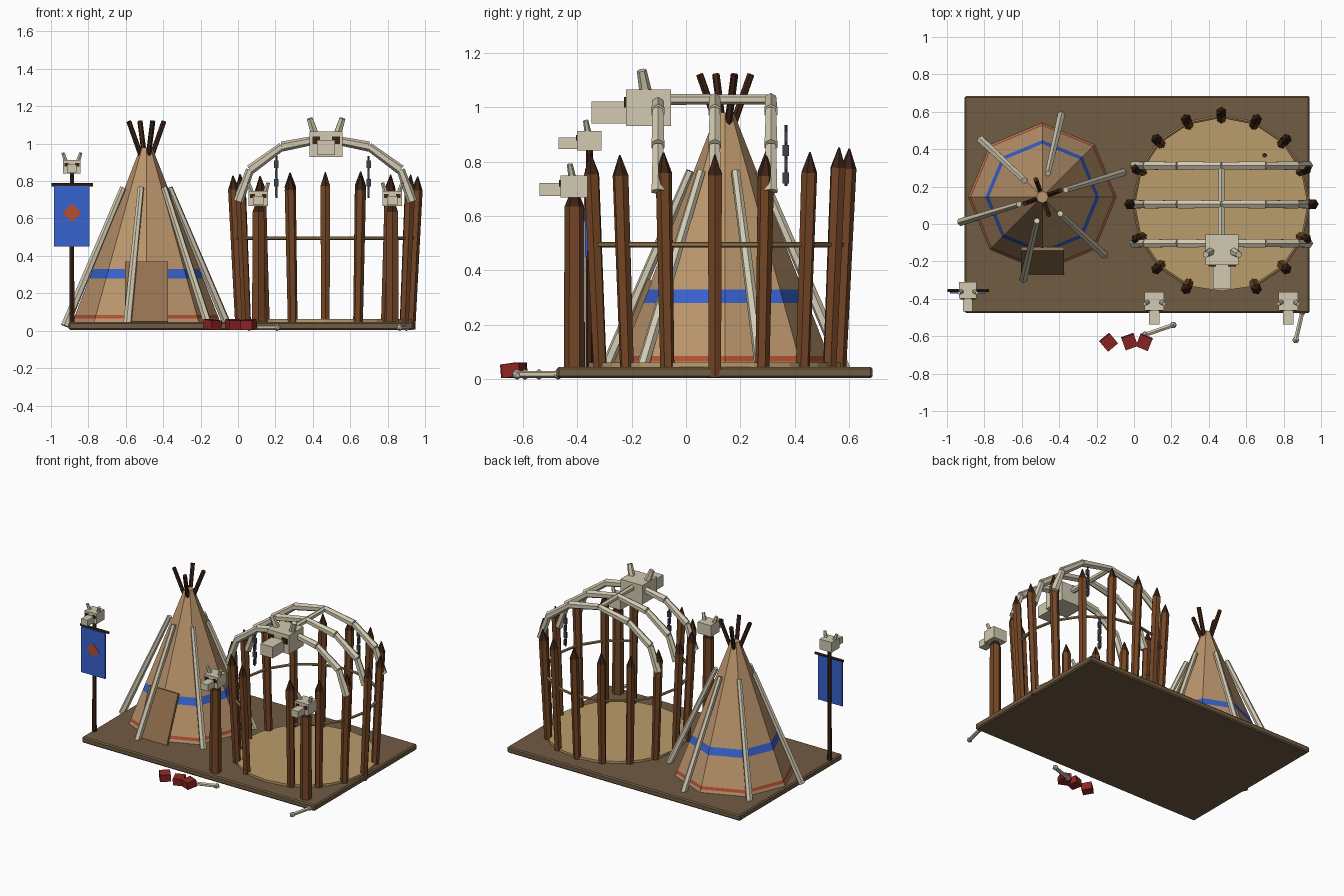
import bpy, bmesh, random
from math import sin, cos, pi, radians
from mathutils import Vector, Matrix

if "Cube" in bpy.data.objects:
    bpy.data.objects.remove(bpy.data.objects["Cube"])

random.seed(4)


def material(name, r, g, b):
    m = bpy.data.materials.new(name)
    m.diffuse_color = [(c / 255) ** 2.2 for c in (r, g, b)] + [1]
    m.use_nodes = True
    m.node_tree.nodes["Principled BSDF"].inputs["Base Color"].default_value = m.diffuse_color
    return m


BONE = material("bone", 208, 200, 175)
EARTH = material("earth", 112, 92, 68)
SAND = material("sand", 184, 155, 106)
HIDE = material("hide", 186, 148, 108)
FLAP = material("flap", 146, 112, 80)
WOOD = material("wood", 116, 72, 42)
DARK = material("dark_wood", 62, 40, 28)
BLUE = material("blue_cloth", 58, 98, 205)
RED = material("red_paint", 178, 80, 52)
MEAT = material("meat", 140, 42, 40)
IRON = material("iron", 66, 68, 78)
ROPE = material("rope", 150, 122, 82)


def finish(bm, name, *mats):
    me = bpy.data.meshes.new(name)
    bmesh.ops.recalc_face_normals(bm, faces=bm.faces)
    bm.to_mesh(me)
    bm.free()
    for m in mats:
        me.materials.append(m)
    ob = bpy.data.objects.new(name, me)
    bpy.context.collection.objects.link(ob)
    return ob


def paint(verts, mi):
    for f in {f for v in verts for f in v.link_faces}:
        f.material_index = mi


def stick(bm, p0, p1, r0, r1, n=6, mi=0):
    p0, p1 = Vector(p0), Vector(p1)
    d = p1 - p0
    M = Matrix.Translation((p0 + p1) / 2) @ d.to_track_quat('Z', 'Y').to_matrix().to_4x4()
    res = bmesh.ops.create_cone(bm, cap_ends=True, segments=n, radius1=r0,
                                radius2=r1, depth=d.length, matrix=M)
    paint(res['verts'], mi)


def box(bm, c, size, mi=0, rot=None):
    M = Matrix.Translation(c) @ (rot or Matrix()) @ Matrix.Diagonal((*size, 1))
    paint(bmesh.ops.create_cube(bm, size=1, matrix=M)['verts'], mi)


# ground slab with chamfered edges
bm = bmesh.new()
box(bm, (0.017, 0.105, 0.025), (1.845, 1.16, 0.042))
bmesh.ops.bevel(bm, geom=bm.edges[:], offset=0.008, segments=1, affect='EDGES')
finish(bm, "ground_slab", EARTH)

# tent cover: eight-sided cone with painted bands
TX, TY = -0.49, 0.144
bm = bmesh.new()
levels = [0.04, 0.065, 0.085, 0.28, 0.33, 0.98]
rad = lambda z: 0.395 - 0.39 * (z - 0.045) + 0.001
rings = [[bm.verts.new((TX + rad(z) * cos(k * pi / 4), TY + rad(z) * sin(k * pi / 4), z))
          for k in range(8)] for z in levels]
for i, mi in enumerate((0, 1, 0, 2, 0)):
    for k in range(8):
        j = (k + 1) % 8
        f = bm.faces.new((rings[i][k], rings[i][j], rings[i + 1][j], rings[i + 1][k]))
        f.material_index = mi
bm.faces.new(rings[-1])
bm.faces.new(rings[0][::-1])
finish(bm, "tent_cover", HIDE, RED, BLUE)

# door flap leaning on the cover
bm = bmesh.new()
box(bm, (TX, -0.197, 0.205), (0.23, 0.02, 0.345), rot=Matrix.Rotation(radians(-22), 4, 'X'))
finish(bm, "door_flap", FLAP)

# crossed pole tips above the tent
bm = bmesh.new()
for k in range(4):
    a = radians(20 + 90 * k)
    stick(bm, (TX + 0.01 * cos(a), TY + 0.01 * sin(a), 0.88),
          (TX + 0.1 * cos(a), TY + 0.1 * sin(a), 1.12), 0.014, 0.014)
finish(bm, "tent_pole_tips", DARK)

# tusks leaning around the tent
bm = bmesh.new()
for k in range(6):
    a = radians(17 + 60 * k)
    stick(bm, (TX + 0.455 * cos(a), TY + 0.455 * sin(a), 0.025),
          (TX + 0.13 * cos(a), TY + 0.13 * sin(a), 0.765), 0.023, 0.017)
finish(bm, "leaning_tusks", BONE)

# pen floor
CX, CY = 0.467, 0.106
bm = bmesh.new()
stick(bm, (CX, CY, 0.03), (CX, CY, 0.062), 0.465, 0.465, 20)
finish(bm, "pen_floor", SAND)

# ring of sharpened stakes, front one left out for the entrance
bm = bmesh.new()
rope = bmesh.new()
prev = None
for k in range(15):
    a = radians(-67.5 + 22.5 * k)
    u = Vector((cos(a), sin(a), 0))
    h = 0.765 + random.uniform(-0.02, 0.015)
    c = Vector((CX, CY, 0))
    base, top = c + u * 0.455 + Vector((0, 0, 0.008)), c + u * 0.49 + Vector((0, 0, h))
    stick(bm, base, top, 0.026, 0.03)
    stick(bm, top, c + u * 0.494 + Vector((0, 0, h + 0.075)), 0.03, 0.003, mi=1)
    p = c + u * 0.47 + Vector((0, 0, 0.495))
    if prev:
        stick(rope, prev, p, 0.01, 0.01)
    prev = p
finish(bm, "pen_stakes", WOOD, DARK)
finish(rope, "pen_rail", ROPE)

# gate posts
bm = bmesh.new()
for s in (-1, 1):
    x = CX + s * 0.358
    stick(bm, (x, -0.41, 0.03), (x, -0.41, 0.635), 0.039, 0.036)
    stick(bm, (x, -0.41, 0.635), (x, -0.41, 0.675), 0.036, 0.02, mi=1)
finish(bm, "gate_posts", WOOD, DARK)

# rib arches and the spine joining them
for i, y in enumerate((-0.103, 0.106, 0.312)):
    bm = bmesh.new()
    pts = [Vector((CX + 0.465 * cos(t * pi / 6), y, 0.69 + 0.34 * sin(t * pi / 6)))
           for t in range(7)]
    for t in range(6):
        r = [0.02, 0.023, 0.026]
        a, b = (pts[t], pts[t + 1]) if t < 3 else (pts[t + 1], pts[t])
        stick(bm, a, b, 0.027, 0.022)
    finish(bm, "rib_arch_%d" % (i + 1), BONE)
bm = bmesh.new()
stick(bm, (CX, -0.11, 1.028), (CX, 0.32, 1.028), 0.02, 0.018)
finish(bm, "spine", BONE)


# horned skull: braincase, snout, eye sockets, horns
def skull(name, x, y, z, s):
    bm = bmesh.new()
    box(bm, (0, 0, 0.0675), (0.175, 0.165, 0.135))
    box(bm, (0, -0.145, 0.05), (0.095, 0.13, 0.08))
    for e in (-1, 1):
        box(bm, (e * 0.053, -0.08, 0.088), (0.042, 0.02, 0.038), 1)
        stick(bm, (e * 0.062, -0.01, 0.125), (e * 0.088, -0.025, 0.205), 0.023, 0.018)
    bmesh.ops.transform(bm, matrix=Matrix.Translation((x, y, z)) @ Matrix.Scale(s, 4),
                        verts=bm.verts)
    finish(bm, name, BONE, DARK)


skull("arch_skull", CX + 0.004, -0.138, 0.93, 1)
skull("gate_skull_left", CX - 0.358, -0.412, 0.667, 0.6)
skull("gate_skull_right", CX + 0.358, -0.412, 0.667, 0.6)
skull("banner_skull", -0.888, -0.355, 0.84, 0.54)

# hanging chains with alternating links
bm = bmesh.new()
for x, y in ((0.205, -0.103), (0.698, 0.367)):
    stick(bm, (x, y, 0.71), (x, y, 0.935), 0.006, 0.006)
    for k, z in enumerate((0.74, 0.79, 0.84, 0.89)):
        w = (0.024, 0.012) if k % 2 else (0.012, 0.024)
        box(bm, (x, y, z), (*w, 0.04))
finish(bm, "hanging_chains", IRON)

# banner pole, crossbar, cloth and emblem
bm = bmesh.new()
stick(bm, (-0.888, -0.355, 0.04), (-0.888, -0.355, 0.85), 0.015, 0.013)
stick(bm, (-0.997, -0.355, 0.78), (-0.775, -0.355, 0.78), 0.01, 0.01)
finish(bm, "banner_pole", DARK)
bm = bmesh.new()
box(bm, (-0.888, -0.366, 0.612), (0.19, 0.01, 0.325))
box(bm, (-0.888, -0.37, 0.63), (0.072, 0.008, 0.072), 1, Matrix.Rotation(pi / 4, 4, 'Y'))
finish(bm, "banner_cloth", BLUE, RED)

# meat chunks in front of the slab
bm = bmesh.new()
for x, y, a in ((-0.136, -0.632, 40), (-0.024, -0.629, 20), (0.055, -0.632, -22)):
    box(bm, (x, y, 0.033), (0.07, 0.07, 0.05),
        rot=Matrix.Rotation(radians(a), 4, 'Z') @ Matrix.Rotation(radians(6), 4, 'X'))
finish(bm, "meat_chunks", MEAT)

# loose bones with knobbed ends
bm = bmesh.new()
for p, q in (((0.06, -0.592, 0.018), (0.21, -0.54, 0.018)),
             ((0.9, -0.47, 0.018), (0.865, -0.62, 0.018))):
    stick(bm, p, q, 0.013, 0.013)
    for e in (p, q):
        bmesh.ops.create_icosphere(bm, subdivisions=1, radius=0.02,
                                   matrix=Matrix.Translation(e))
finish(bm, "loose_bones", BONE)
